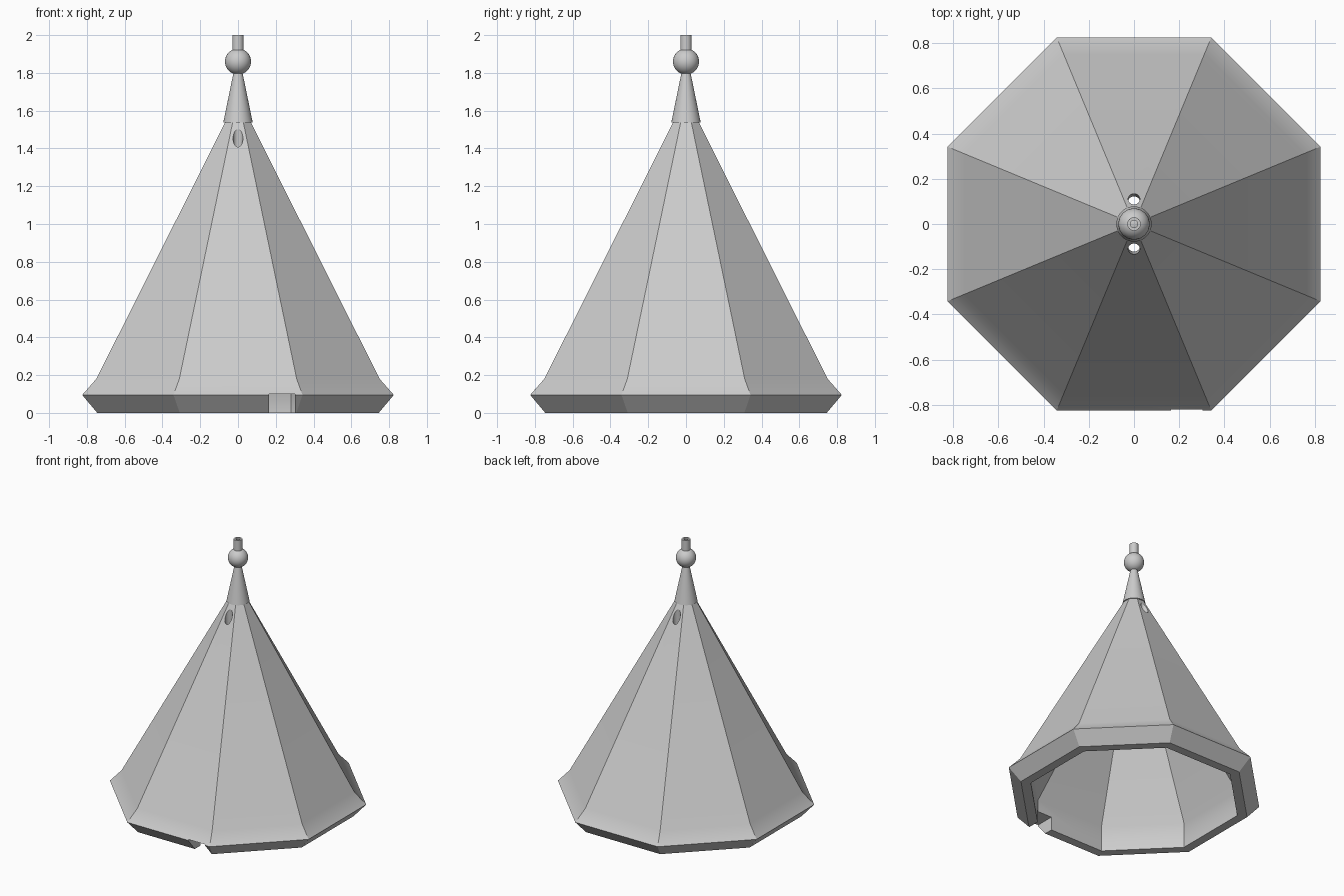
import bpy, math

cube = bpy.data.objects.get("Cube")
if cube:
    bpy.data.objects.remove(cube, do_unlink=True)

# Single plain grey
grey = bpy.data.materials.new("plain grey")
grey.use_nodes = True
GREY = (0.6, 0.6, 0.6, 1)
grey.diffuse_color = GREY
grey.node_tree.nodes["Principled BSDF"].inputs["Base Color"].default_value = GREY


def revolve(name, profile, sides, turn=0.0):
    """Spin a closed (radius, z) profile round z; a zero radius becomes one pole point."""
    verts, rings, faces = [], [], []
    for r, z in profile:
        count = sides if r > 0 else 1
        rings.append([len(verts) + i for i in range(count)])
        for i in range(count):
            a = turn + math.tau * i / sides
            verts.append((r * math.cos(a), r * math.sin(a), z))
    for low, high in zip(rings, rings[1:] + rings[:1]):
        if len(low) == len(high) == 1:
            continue
        for i in range(sides):
            j = (i + 1) % sides
            ids = [low[i % len(low)], low[j % len(low)],
                   high[j % len(high)], high[i % len(high)]]
            faces.append(list(dict.fromkeys(ids)))
    mesh = bpy.data.meshes.new(name)
    mesh.from_pydata(verts, [], faces)
    mesh.materials.append(grey)
    obj = bpy.data.objects.new(name, mesh)
    bpy.context.collection.objects.link(obj)
    return obj


def smooth(obj):
    bpy.ops.object.select_all(action="DESELECT")
    obj.select_set(True)
    bpy.context.view_layer.objects.active = obj
    bpy.ops.object.shade_smooth_by_angle(angle=math.radians(30))


def cut(target, cutter):
    """Subtract the cutter, bake the result and remove the cutter."""
    mod = target.modifiers.new("cut", "BOOLEAN")
    mod.operation = "DIFFERENCE"
    mod.solver = "EXACT"
    mod.object = cutter
    cutter.hide_render = True
    bpy.context.view_layer.objects.active = target
    bpy.ops.object.modifier_apply(modifier=mod.name)
    bpy.data.objects.remove(cutter, do_unlink=True)


# Hollow eight-sided roof: flared outer skin up, straight-walled inner skin down (apothem, z)
outer = [(0, 1.55), (0.062, 1.55), (0.75, 0.18), (0.825, 0.095), (0.745, 0)]
inner = [(0.68, 0), (0.68, 0.19), (0, 1.41)]
to_corner = 1 / math.cos(math.pi / 8)
profile = [(a * to_corner, z) for a, z in reversed(outer + inner)]
roof = revolve("roof_shell", profile, 8, math.pi / 8)

# Two steep drain holes near the peak, front and back, leaning in as they go down
for side in (-1, 1):
    drill = revolve("hole_cutter", [(0, -0.4), (0.026, -0.4), (0.026, 0.15), (0, 0.15)], 32)
    drill.location = (0, side * 0.11, 1.455)
    drill.rotation_euler.x = -side * math.radians(3)
    cut(roof, drill)

# Notch through the front eave
bpy.ops.mesh.primitive_cube_add(size=1, location=(0.233, -0.75, 0.03))
notch = bpy.context.object
notch.name = "notch_cutter"
notch.scale = (0.14, 0.24, 0.14)
cut(roof, notch)
smooth(roof)

# Keep the large panels flat and blend only across the flare
weighted = roof.modifiers.new("panel_normals", "WEIGHTED_NORMAL")
weighted.keep_sharp = True

# Finial: cone collar, ball and hollow tube
collar = revolve("finial_collar", [(0, 1.537), (0.078, 1.537), (0.022, 1.81), (0, 1.81)], 48)
smooth(collar)

bpy.ops.mesh.primitive_uv_sphere_add(segments=48, ring_count=24, radius=0.069,
                                     location=(0, 0, 1.86))
ball = bpy.context.object
ball.name = "finial_ball"
ball.data.materials.append(grey)
smooth(ball)

tube = revolve("finial_tube", [(0.03, 1.9), (0.03, 2.0), (0.016, 2.0), (0.016, 1.9)], 32)
smooth(tube)
